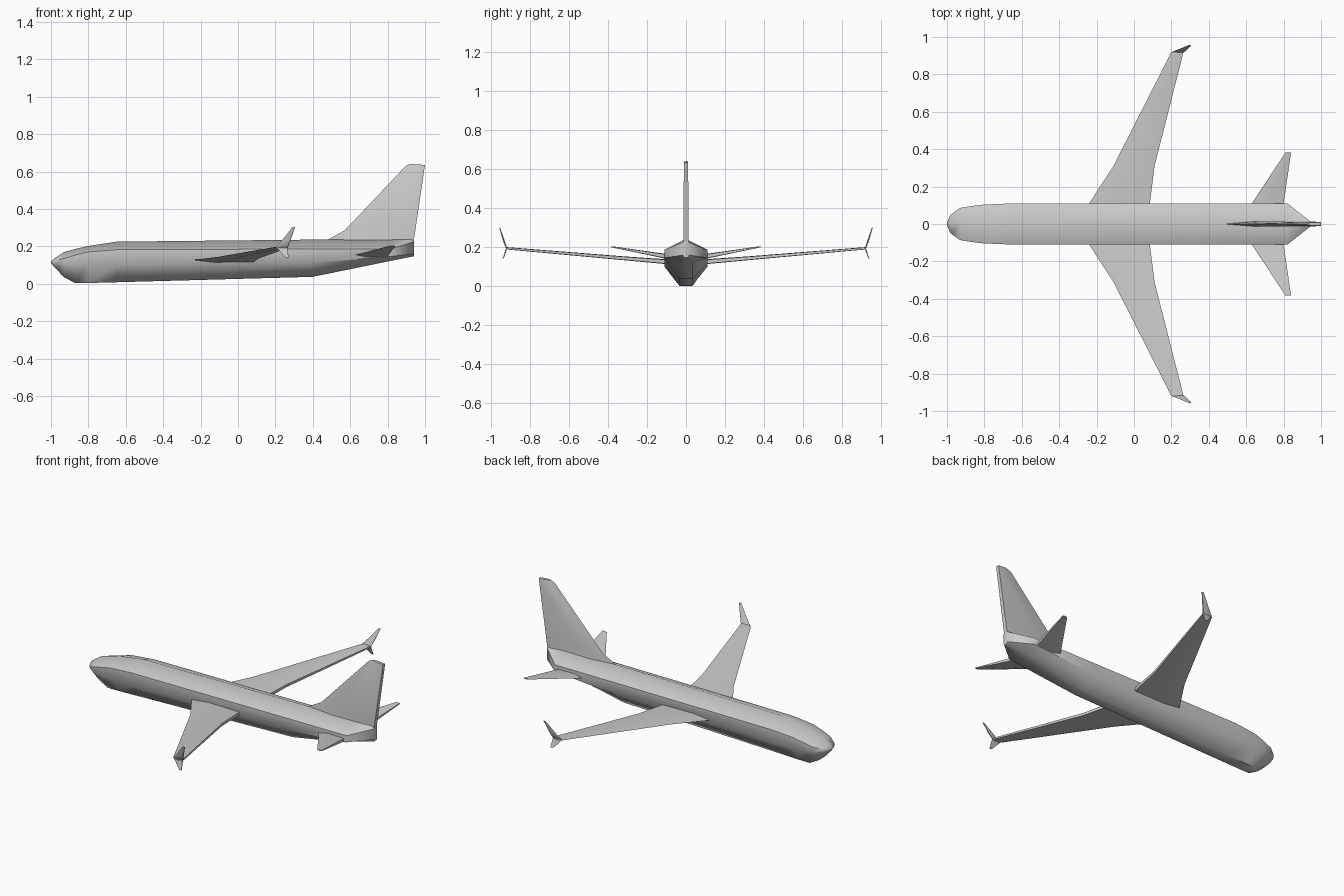
import bpy, bmesh, math

if "Cube" in bpy.data.objects:
    bpy.data.objects.remove(bpy.data.objects["Cube"])


def loft(name, rings, mirror=False, angle=40):
    """Skin a list of equal-length point rings and cap both ends."""
    bm = bmesh.new()
    loops = [[bm.verts.new(p) for p in ring] for ring in rings]
    n = len(loops[0])
    for a, b in zip(loops, loops[1:]):
        for i in range(n):
            j = (i + 1) % n
            bm.faces.new((a[i], a[j], b[j], b[i]))
    bm.faces.new(loops[0])
    bm.faces.new(loops[-1])
    bmesh.ops.remove_doubles(bm, verts=bm.verts, dist=1e-5)
    bmesh.ops.recalc_face_normals(bm, faces=bm.faces)
    mesh = bpy.data.meshes.new(name)
    bm.to_mesh(mesh)
    bm.free()
    ob = bpy.data.objects.new(name, mesh)
    bpy.context.collection.objects.link(ob)
    if mirror:
        mod = ob.modifiers.new("mirror", 'MIRROR')
        mod.use_axis = (False, True, False)
    bpy.ops.object.select_all(action='DESELECT')
    ob.select_set(True)
    bpy.context.view_layer.objects.active = ob
    bpy.ops.object.shade_smooth_by_angle(angle=math.radians(angle))
    return ob


def foil(x0, x1, y, z, t, tilt=0.0, lean=0.0):
    """Foil slice: sharp nose, blunt tail; tilt turns thickness from z toward y."""
    c = x1 - x0
    shape = [(0, 0), (0.35, 0.5), (1, 0.4), (1, -0.4), (0.35, -0.5)]
    s, k = math.sin(math.radians(tilt)), math.cos(math.radians(tilt))
    return [(x0 + u * c, y + v * t * s, z + v * t * k + u * lean) for u, v in shape]


def body(x, w, top, shoulder, mid, bottom, bw):
    """Seven-sided fuselage slice."""
    return [(x, 0, top), (x, w, shoulder), (x, w, mid), (x, bw, bottom),
            (x, -bw, bottom), (x, -w, mid), (x, -w, shoulder)]


# Fuselage
loft("fuselage", [body(*s) for s in (
    (-1.00, 0.008, 0.120, 0.117, 0.113, 0.110, 0.004),
    (-0.98, 0.050, 0.137, 0.122, 0.105, 0.087, 0.020),
    (-0.93, 0.086, 0.170, 0.135, 0.100, 0.035, 0.030),
    (-0.87, 0.096, 0.186, 0.153, 0.100, 0.003, 0.034),
    (-0.80, 0.104, 0.202, 0.170, 0.100, 0.004, 0.035),
    (-0.65, 0.110, 0.225, 0.182, 0.100, 0.008, 0.035),
    (0.40, 0.110, 0.236, 0.186, 0.112, 0.037, 0.035),
    (0.82, 0.110, 0.242, 0.187, 0.146, 0.123, 0.035),
    (0.94, 0.016, 0.245, 0.225, 0.160, 0.147, 0.012),
)], angle=52)

# Main wings
loft("wing", [
    foil(-0.28, 0.08, 0.05, 0.122, 0.026),
    foil(-0.24, 0.085, 0.11, 0.127, 0.025),
    foil(-0.11, 0.11, 0.31, 0.143, 0.020),
    foil(0.20, 0.265, 0.92, 0.195, 0.012),
], mirror=True)

# Split wing tips
loft("upper_winglet", [
    foil(0.20, 0.265, 0.919, 0.193, 0.013, 50),
    foil(0.235, 0.280, 0.933, 0.232, 0.010, 75),
    foil(0.290, 0.305, 0.955, 0.302, 0.005, 75),
], mirror=True)
loft("lower_winglet", [
    foil(0.205, 0.265, 0.919, 0.194, 0.011, -60),
    foil(0.252, 0.270, 0.937, 0.142, 0.005, -70),
], mirror=True)

# Tailplanes
loft("tailplane", [
    foil(0.59, 0.795, 0.05, 0.143, 0.026),
    foil(0.63, 0.80, 0.11, 0.155, 0.024),
    foil(0.81, 0.84, 0.383, 0.203, 0.006),
], mirror=True)

# Tail fin: stacked horizontal slices, front edge sharp
def fin_slice(x0, x1, z0, z1, w):
    xm = x0 + 0.35 * (x1 - x0)
    zm = z0 + 0.35 * (z1 - z0)
    return [(x0, 0, z0), (xm, w, zm), (x1, w, z1),
            (x1, -w, z1), (xm, -w, zm)]

loft("tail_fin", [
    fin_slice(0.48, 0.935, 0.236, 0.200, 0.014),
    fin_slice(0.57, 0.948, 0.285, 0.285, 0.013),
    fin_slice(0.895, 0.998, 0.628, 0.625, 0.011),
    fin_slice(0.920, 1.000, 0.641, 0.635, 0.009),
])
